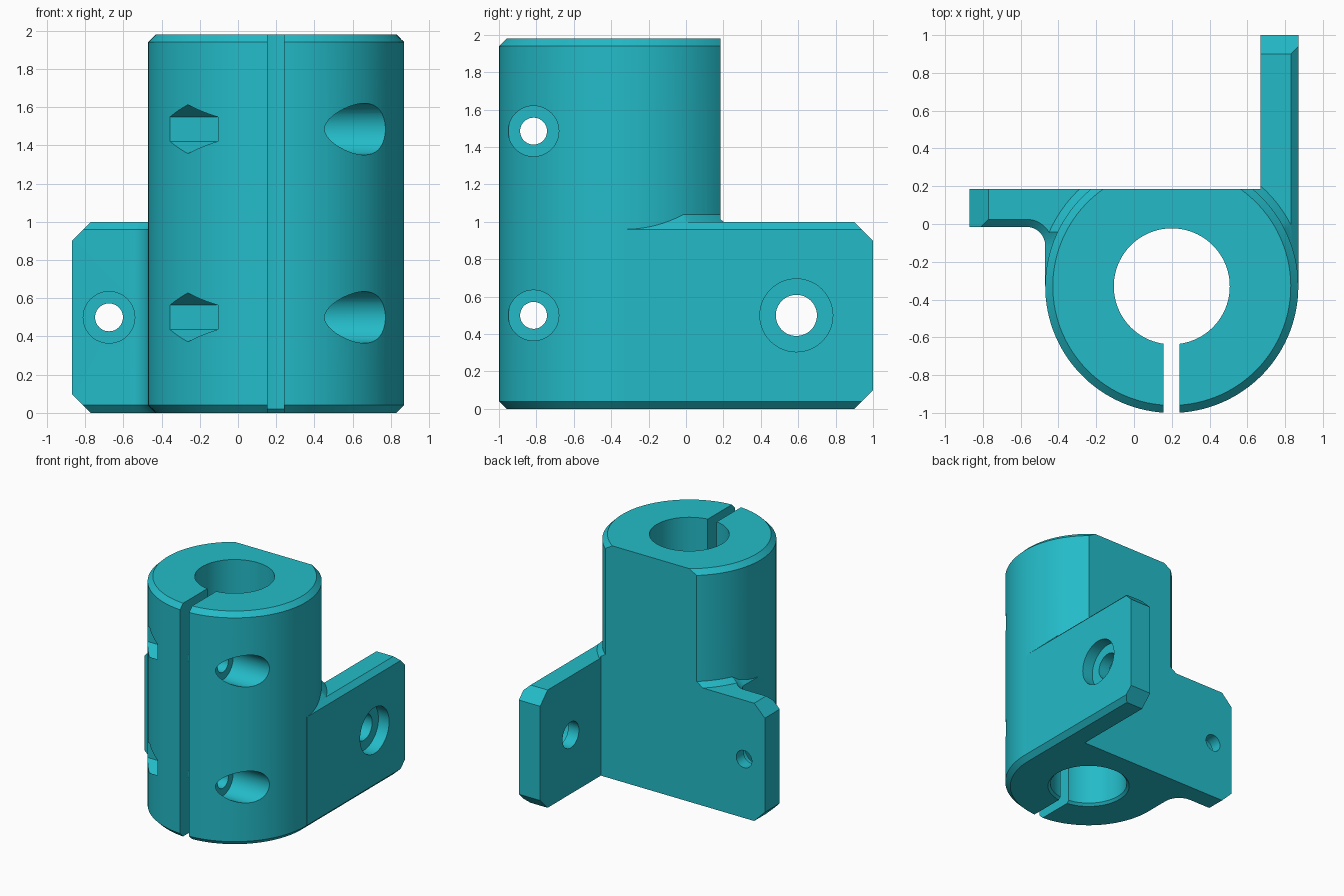
import bpy, bmesh, math
from mathutils import Matrix, Vector

if "Cube" in bpy.data.objects:
    bpy.data.objects.remove(bpy.data.objects["Cube"])

CX, CY, R = 0.2, -0.33, 0.67      # clamp barrel centre and radius
BACK = 0.185                      # flat mounting face
SEG = 96

teal = bpy.data.materials.new("teal")
teal.diffuse_color = (0.017, 0.50, 0.58, 1)
teal.use_nodes = True
teal.node_tree.nodes["Principled BSDF"].inputs["Base Color"].default_value = teal.diffuse_color


def make_object(name, bm):
    bmesh.ops.recalc_face_normals(bm, faces=bm.faces)
    mesh = bpy.data.meshes.new(name)
    bm.to_mesh(mesh)
    bm.free()
    mesh.materials.append(teal)
    ob = bpy.data.objects.new(name, mesh)
    bpy.context.collection.objects.link(ob)
    return ob


def loft(name, sections, closed=False):
    """Skin a list of equal-length loops; capped unless closed into a ring."""
    bm = bmesh.new()
    rings = [[bm.verts.new(p) for p in s] for s in sections]
    pairs = list(zip(rings, rings[1:]))
    if closed:
        pairs.append((rings[-1], rings[0]))
    else:
        bm.faces.new(rings[0])
        bm.faces.new(rings[-1])
    for a, b in pairs:
        n = len(a)
        for i in range(n):
            j = (i + 1) % n
            bm.faces.new((a[i], a[j], b[j], b[i]))
    return make_object(name, bm)


def circle(r, z, n=SEG):
    return [(CX + r * math.cos(2 * math.pi * i / n),
             CY + r * math.sin(2 * math.pi * i / n), z) for i in range(n)]


def rod(name, start, end, r, sides=48):
    """Cylinder or hexagon between two points."""
    a, b = Vector(start), Vector(end)
    turn = (b - a).to_track_quat('Z', 'Y').to_matrix().to_4x4()
    bm = bmesh.new()
    bmesh.ops.create_cone(bm, cap_ends=True, segments=sides, radius1=r, radius2=r,
                          depth=(b - a).length,
                          matrix=Matrix.Translation((a + b) / 2) @ turn)
    return make_object(name, bm)


def hexagon_pocket(name, x0, x1, y, z, r):
    """Hexagon with points up and down, running along x."""
    def ring(x):
        return [(x, y + r * math.sin(math.pi * k / 3), z + r * math.cos(math.pi * k / 3))
                for k in range(6)]
    return loft(name, [ring(x0), ring(x1)])


def box(name, lo, hi):
    def ring(z):
        return [(lo[0], lo[1], z), (hi[0], lo[1], z), (hi[0], hi[1], z), (lo[0], hi[1], z)]
    return loft(name, [ring(lo[2]), ring(hi[2])])


def combine(target, tool, operation):
    tool.hide_render = True
    mod = target.modifiers.new("cut", 'BOOLEAN')
    mod.operation, mod.solver, mod.object = operation, 'EXACT', tool
    bpy.context.view_layer.objects.active = target
    bpy.ops.object.modifier_apply(modifier=mod.name)
    bpy.data.objects.remove(tool, do_unlink=True)


# Barrel: round with a flat back, chamfered top and bottom
def barrel_outline(d, z):
    r = R - d
    a = math.asin((BACK - CY) / r)
    start, sweep = math.pi - a, math.pi + 2 * a
    return [(CX + r * math.cos(start + sweep * i / SEG),
             CY + r * math.sin(start + sweep * i / SEG), z) for i in range(SEG + 1)]


bracket = loft("clamp_bracket", [barrel_outline(0.04, 0), barrel_outline(0, 0.04),
                                 barrel_outline(0, 1.94), barrel_outline(0.04, 1.98)])


# Mounting ears: one outline, inset by d on the outer front edges
def ear_outline(d, z):
    pts = [(-0.87, BACK), (-0.87, -0.015 + d)]
    for i in range(13):
        a = math.pi / 2 * (1 - i / 12)
        pts.append((-0.57 + (0.1 + d) * math.cos(a), -0.115 + (0.1 + d) * math.sin(a)))
    pts += [(-0.47 + d, -0.32), (0.87 - d, -0.32), (0.87 - d, 1.0), (0.67, 1.0), (0.67, BACK)]
    return [(x, y, z) for x, y in pts]


ears = loft("ears", [ear_outline(0.04, 0), ear_outline(0, 0.04),
                     ear_outline(0, 0.96), ear_outline(0.1, 1.06)])

# Sloped collar left where the ears meet the barrel
collar_profile = [(0.71, 1.0), (0.64, 1.07), (0.64, 1.2), (2.5, 1.2), (2.5, 1.0)]
combine(ears, loft("collar_cutter", [circle(r, z) for r, z in collar_profile], True),
        'DIFFERENCE')

# Clipped corners at the ear ends
for z, s in ((0.0, 1), (1.0, -1)):
    tri = [(-0.02, -0.1 - 0.02), (0.12, 0.02), (-0.02, 0.02)]  # outward offset, depth
    tri = [(-0.1, 0.2), (-0.1, -0.2), (0.2, -0.1)]
    # slanted line passes through (0, 0.1) and (0.1, 0)
    tri = [(-0.1, 0.2), (-0.1, -0.1), (0.2, -0.1)]
    combine(ears, loft("left_corner", [[(-0.87 + u, y, z + s * v) for u, v in tri]
                                       for y in (-0.3, 0.4)]), 'DIFFERENCE')
    combine(ears, loft("right_corner", [[(x, 1.0 - u, z + s * v) for u, v in tri]
                                        for x in (0.5, 1.0)]), 'DIFFERENCE')
combine(bracket, ears, 'UNION')

# Bore with a small bottom chamfer, and the clamping slot
bore = [(0.347, -0.02), (0.307, 0.02), (0.307, 2.1)]
combine(bracket, loft("bore", [circle(r, z) for r, z in bore]), 'DIFFERENCE')
combine(bracket, box("slot", (0.155, -1.2, -0.1), (0.24, -0.3, 2.1)), 'DIFFERENCE')

# Clamp screw holes: through hole, screw head recess, nut pocket
for z in (0.5, 1.485):
    y = -0.815
    combine(bracket, rod("screw_hole", (-0.8, y, z), (1.2, y, z), 0.072), 'DIFFERENCE')
    combine(bracket, rod("head_recess", (0.43, y, z), (1.2, y, z), 0.135), 'DIFFERENCE')
    combine(bracket, hexagon_pocket("nut_pocket", -0.8, -0.07, y, z, 0.128), 'DIFFERENCE')

# Ear mounting holes with recesses
combine(bracket, rod("left_hole", (-0.675, -0.3, 0.5), (-0.675, 0.4, 0.5), 0.073), 'DIFFERENCE')
combine(bracket, rod("left_recess", (-0.675, -0.3, 0.5), (-0.675, 0.085, 0.5), 0.135), 'DIFFERENCE')
combine(bracket, rod("right_hole", (0.5, 0.59, 0.5), (1.1, 0.59, 0.5), 0.11), 'DIFFERENCE')
combine(bracket, rod("right_recess", (0.77, 0.59, 0.5), (1.1, 0.59, 0.5), 0.195), 'DIFFERENCE')

bpy.ops.object.select_all(action='DESELECT')
bracket.select_set(True)
bpy.context.view_layer.objects.active = bracket
bpy.ops.object.shade_smooth_by_angle(angle=math.radians(25))
